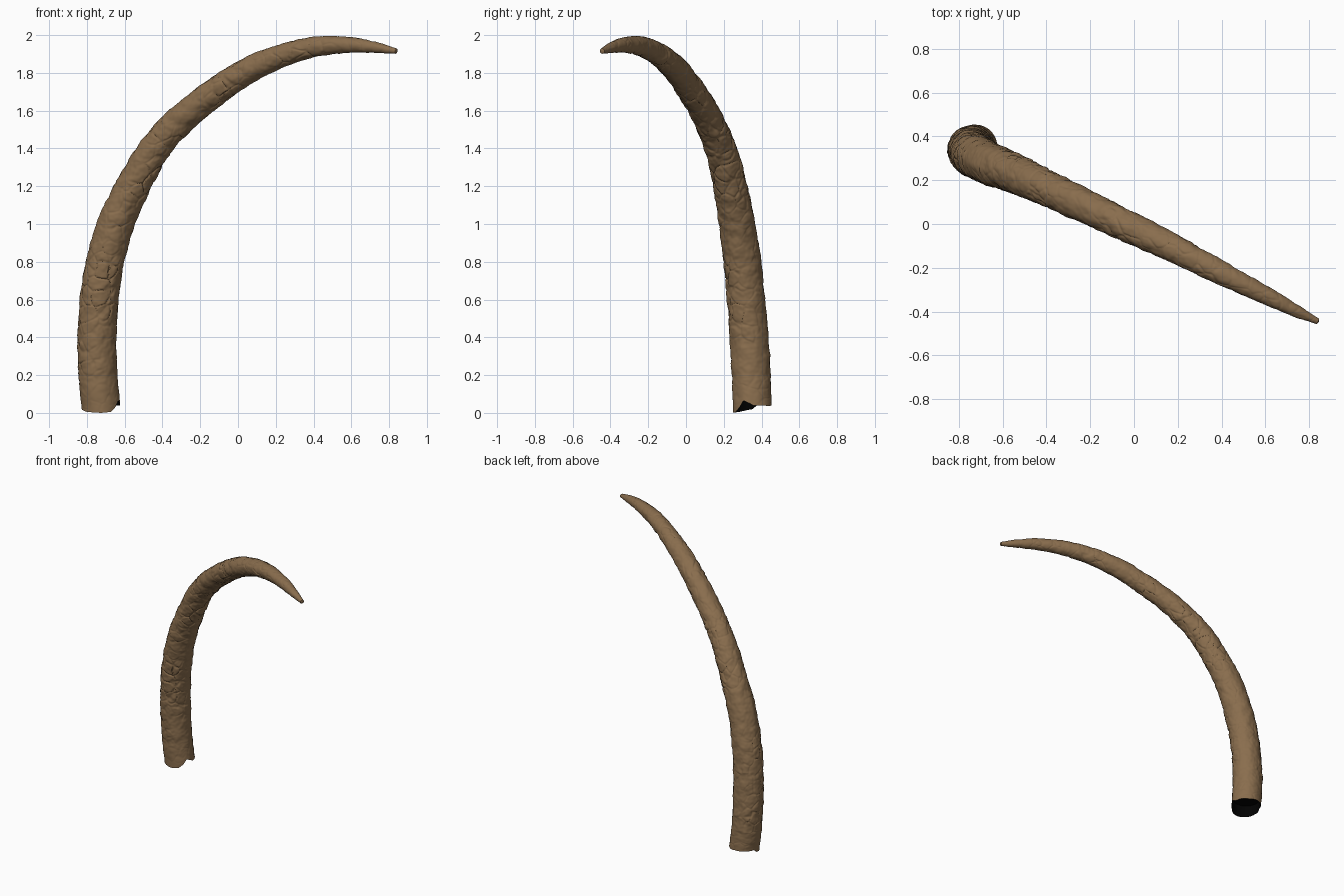
import bpy, bmesh, math
from mathutils import Vector, noise

if "Cube" in bpy.data.objects:
    bpy.data.objects.remove(bpy.data.objects["Cube"])


def material(name, col):
    m = bpy.data.materials.new(name)
    m.diffuse_color = (*col, 1)
    m.use_nodes = True
    m.node_tree.nodes["Principled BSDF"].inputs["Base Color"].default_value = m.diffuse_color
    return m


horn_brown = material("horn_brown", (0.252, 0.154, 0.075))
hollow_black = material("hollow_black", (0.0005, 0.0005, 0.0005))

# Centre line of the tusk: x, y, z, radius
PATH = [(-0.725, 0.352, 0.0, 0.102), (-0.742, 0.345, 0.2, 0.103), (-0.746, 0.335, 0.4, 0.103),
        (-0.735, 0.318, 0.6, 0.102), (-0.703, 0.297, 0.8, 0.100), (-0.647, 0.270, 1.0, 0.096),
        (-0.555, 0.235, 1.2, 0.090), (-0.438, 0.182, 1.4, 0.084), (-0.268, 0.103, 1.583, 0.078),
        (0.0, -0.025, 1.782, 0.071), (0.2, -0.122, 1.880, 0.063), (0.4, -0.225, 1.937, 0.054),
        (0.6, -0.325, 1.948, 0.041), (0.75, -0.402, 1.931, 0.027), (0.838, -0.444, 1.915, 0.014)]
# Broken rim: angle in degrees, height
RIM = [(-180, .02), (-135, .005), (-90, .0), (-60, .005), (-42, .03), (-28, .065), (-8, .05),
       (4, .038), (30, .04), (60, .036), (90, .042), (135, .042), (165, .042), (180, .02)]
SIDES, STEPS = 128, 46
PLANE_N = Vector((0.45, 0.89, 0)).normalized()


def spline(i, t):
    p = [Vector(PATH[min(max(k, 0), len(PATH) - 1)]) for k in (i - 1, i, i + 1, i + 2)]
    return 0.5 * (2 * p[1] + (p[2] - p[0]) * t + (2 * p[0] - 5 * p[1] + 4 * p[2] - p[3]) * t * t
                  + (3 * p[1] - p[0] - 3 * p[2] + p[3]) * t ** 3)


def rim_height(v):
    a = math.degrees(math.atan2(v.y, v.x))
    for (a0, h0), (a1, h1) in zip(RIM, RIM[1:]):
        if a0 <= a <= a1:
            return h0 + (h1 - h0) * (a - a0) / (a1 - a0)
    return 0.02


def relief(p):
    # weathered plates separated by fine cracks
    q = p + 0.02 * noise.noise_vector(p * 12)
    d = noise.voronoi(q * 13)[0]
    crack = max(0.0, 1 - (d[1] - d[0]) / 0.16) * (0.5 + noise.noise(p * 5))
    return 0.005 * noise.noise(p * 18) + 0.002 * noise.noise(p * 45) - 0.006 * max(0, crack)


# Sample the path
samples = [spline(i, k / STEPS) for i in range(len(PATH) - 1) for k in range(STEPS)]
samples.append(Vector(PATH[-1]))

# Tusk shell
bm = bmesh.new()
rings = []
for i, s in enumerate(samples):
    c = s.to_3d()
    tan = (samples[min(i + 1, len(samples) - 1)].to_3d() - samples[max(i - 1, 0)].to_3d()).normalized()
    n = (PLANE_N - tan * PLANE_N.dot(tan)).normalized()
    u = n.cross(tan)
    ring = []
    for j in range(SIDES):
        a = 2 * math.pi * j / SIDES
        d = u * math.cos(a) + n * math.sin(a)
        r = s[3]
        p = c + d * r
        p += d * relief(p) * min(1, r / 0.08) * min(1, 0.25 + c.z / 0.3)
        w = max(0.0, 1 - c.z / 0.2)
        p.z += w * (rim_height(d) + c.z - p.z)
        ring.append(bm.verts.new(p))
    rings.append(ring)


def bridge(r0, r1, mat=0):
    for j in range(SIDES):
        k = (j + 1) % SIDES
        bm.faces.new((r0[j], r0[k], r1[k], r1[j])).material_index = mat


for r0, r1 in zip(rings, rings[1:]):
    bridge(r0, r1)

# Blunt tip
end = sum((v.co for v in rings[-1]), Vector()) / SIDES
tip = bm.verts.new(end + tan * 0.007)
for j in range(SIDES):
    bm.faces.new((rings[-1][j], rings[-1][(j + 1) % SIDES], tip))

# Dark hollow inside the broken base: thin lip, inner wall and floor
base_c = Vector(PATH[0][:3])


def inner(scale, z=None):
    out = []
    for v in rings[0]:
        p = base_c + (v.co - base_c) * scale
        p.z = v.co.z if z is None else z
        out.append(bm.verts.new(p))
    return out


lip, wall = inner(0.97), inner(0.86, 0.085)
bridge(lip, rings[0], 1)
bridge(wall, lip, 1)
bm.faces.new(wall).material_index = 1
bmesh.ops.recalc_face_normals(bm, faces=bm.faces)

mesh = bpy.data.meshes.new("tusk")
bm.to_mesh(mesh)
bm.free()
mesh.materials.append(horn_brown)
mesh.materials.append(hollow_black)
tusk = bpy.data.objects.new("tusk", mesh)
bpy.context.collection.objects.link(tusk)
bpy.context.view_layer.objects.active = tusk
tusk.select_set(True)
bpy.ops.object.shade_smooth_by_angle(angle=math.radians(40))
